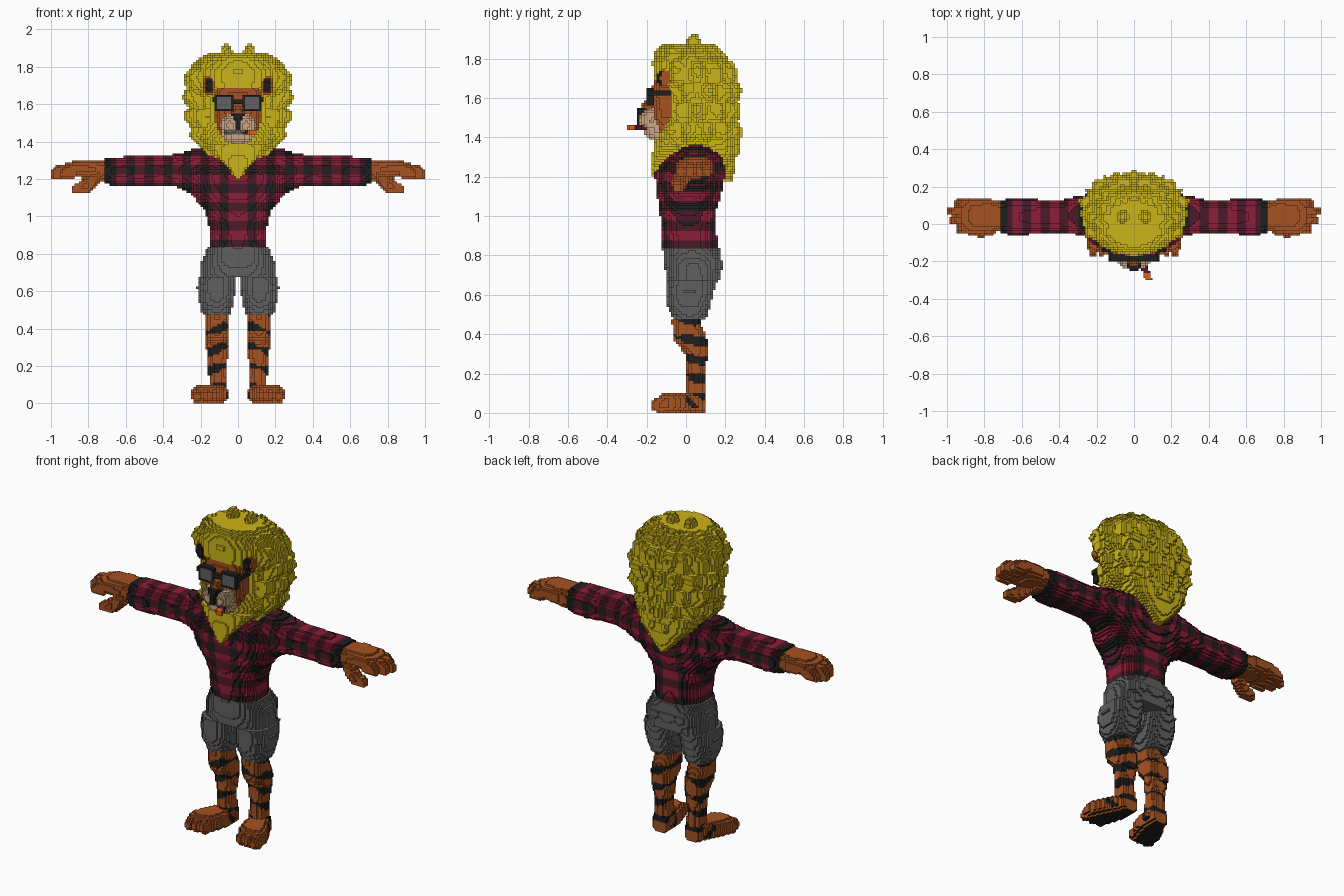
import bpy, math

if "Cube" in bpy.data.objects:
    bpy.data.objects.remove(bpy.data.objects["Cube"])

S = 0.0125          # edge of one block
cells = {}          # block index -> (part name, colour name)

COLOURS = {
    "mane_yellow": (0.60, 0.46, 0.010),
    "fur_orange": (0.38, 0.085, 0.015),
    "cloth_grey": (0.115, 0.115, 0.115),
    "stripe_black": (0.013, 0.013, 0.013),
    "shirt_red": (0.27, 0.013, 0.038),
    "shirt_maroon": (0.075, 0.010, 0.022),
    "muzzle_cream": (0.60, 0.38, 0.23),
    "ember_orange": (0.70, 0.12, 0.010),
}
materials = {}
for label, rgb in COLOURS.items():
    m = bpy.data.materials.new(label)
    m.use_nodes = True
    m.diffuse_color = (*rgb, 1)
    m.node_tree.nodes["Principled BSDF"].inputs["Base Color"].default_value = (*rgb, 1)
    materials[label] = m


def span(lo, hi):
    return range(math.ceil(lo / S - 0.5), math.floor(hi / S - 0.5) + 1)


def claim(name, index, colour):
    """Take a free block for a part; colour is a name or a rule of position."""
    if index not in cells:
        p = [(i + 0.5) * S for i in index]
        cells[index] = (name, colour(*p) if callable(colour) else colour)


def loft(name, colour, axis, rings, power=2.4, mirror=False, bump=None):
    """Rings are (position, centre, half, centre, half) along an axis."""
    a = "xyz".index(axis)
    u, v = [i for i in range(3) if i != a]
    for low, high in zip(rings, rings[1:]):
        for k in span(low[0], high[0]):
            t = (k + 0.5) * S
            f = (t - low[0]) / (high[0] - low[0])
            cu, hu, cv, hv = [p + (q - p) * f for p, q in zip(low[1:], high[1:])]
            grow = 1.15 if bump else 1
            for i in span(cu - hu * grow, cu + hu * grow):
                for j in span(cv - hv * grow, cv + hv * grow):
                    index = [0, 0, 0]
                    index[a], index[u], index[v] = k, i, j
                    du = abs((i + 0.5) * S - cu) / hu
                    dv = abs((j + 0.5) * S - cv) / hv
                    limit = bump(*[(n + 0.5) * S for n in index]) if bump else 1
                    if du ** power + dv ** power <= limit ** power:
                        claim(name, tuple(index), colour)
                        if mirror:
                            claim(name, (-1 - index[0], index[1], index[2]), colour)


def ellipsoid(name, colour, centre, radii, mirror=False):
    for i in span(centre[0] - radii[0], centre[0] + radii[0]):
        for j in span(centre[1] - radii[1], centre[1] + radii[1]):
            for k in span(centre[2] - radii[2], centre[2] + radii[2]):
                d = sum((((n + 0.5) * S - c) / r) ** 2
                        for n, c, r in zip((i, j, k), centre, radii))
                if d <= 1:
                    claim(name, (i, j, k), colour)
                    if mirror:
                        claim(name, (-1 - i, j, k), colour)


def box(name, colour, lo, hi, mirror=False):
    c = [(p + q) / 2 for p, q in zip(lo, hi)]
    h = [(q - p) / 2 for p, q in zip(lo, hi)]
    loft(name, colour, "z", [(lo[2], c[0], h[0], c[1], h[1]),
                             (hi[2], c[0], h[0], c[1], h[1])], 40, mirror)


# Colour rules
def plaid(x, y, z):
    if abs(x) > 0.67:
        return "stripe_black"
    bands = (abs(x) % 0.1 > 0.05) + ((z + 0.03) % 0.1 > 0.05)
    return ("shirt_red", "shirt_maroon", "stripe_black")[bands]


def tiger(x, y, z):
    wave = math.sin(2 * math.pi * (z / 0.1 + 3 * abs(x) + 1.5 * y)) + 0.5 * math.sin(40 * x + 25 * y)
    return "stripe_black" if wave > 0.45 else "fur_orange"


def paw(x, y, z):
    return "stripe_black" if y > 0 and 0.02 < z and (z + y) % 0.1 > 0.05 else "fur_orange"


def lips(x, y, z):
    return "cloth_grey" if 1.437 < z < 1.464 and -0.07 < x < 0.04 else "muzzle_cream"


def lens(x, y, z):
    inside = abs(abs(x) - 0.07) < 0.037 and abs(z - 1.602) < 0.03
    return "cloth_grey" if inside and y < -0.17 else "stripe_black"


# Cigar, glasses and nose
loft("cigar", lambda x, y, z: "ember_orange" if y < -0.265 else "shirt_maroon", "y",
     [(-0.3, 0.08, 0.018, 1.45, 0.018), (-0.16, 0.03, 0.018, 1.45, 0.018)])
box("glasses", lens, (0.02, -0.2, 1.56), (0.1251, -0.16, 1.645), True)
box("glasses", "stripe_black", (-0.025, -0.2, 1.6), (0.025, -0.17, 1.63))
box("glasses", "stripe_black", (0.112, -0.2, 1.61), (0.138, -0.07, 1.64), True)
loft("nose", "stripe_black", "z", [(1.465, 0, 0.009, -0.22, 0.03), (1.5, 0, 0.014, -0.22, 0.03),
                                   (1.545, 0, 0.036, -0.215, 0.035)])

# Head
ellipsoid("muzzle", lips, (0.04, -0.17, 1.485), (0.055, 0.066, 0.062), True)
ellipsoid("muzzle", lips, (0, -0.15, 1.435), (0.085, 0.065, 0.05))
ellipsoid("snout", "fur_orange", (0, -0.17, 1.545), (0.045, 0.06, 0.05))
loft("face", "fur_orange", "z", [(1.42, 0, 0.09, -0.09, 0.07), (1.5, 0, 0.12, -0.09, 0.08),
                                 (1.62, 0, 0.128, -0.09, 0.085), (1.69, 0, 0.12, -0.09, 0.075)], 3.5)
ellipsoid("ears", lambda x, y, z: "stripe_black" if y < -0.1 and abs(abs(x) - 0.155) < 0.02
          and abs(z - 1.7) < 0.035 else "fur_orange", (0.155, -0.1, 1.7), (0.036, 0.05, 0.055), True)


# Mane with rows of staggered tufts
def tufts(x, y, z):
    if y < -0.06 and abs(x) < 0.17:
        return 1
    row = z / 0.105
    turn = math.atan2(x, y - 0.06) / math.tau * 14 + 0.5 * math.floor(row)
    ridge = 1 - abs(2 * (turn % 1) - 1)
    return 0.92 + 0.2 * ridge * (1 - abs(row % 1 - 0.6))


loft("mane", "mane_yellow", "z", [
    (1.3, 0, 0.13, 0.06, 0.20), (1.36, 0, 0.20, 0.06, 0.21), (1.42, 0, 0.235, 0.06, 0.21),
    (1.5, 0, 0.26, 0.08, 0.185), (1.64, 0, 0.28, 0.085, 0.185), (1.69, 0, 0.275, 0.05, 0.215),
    (1.78, 0, 0.26, 0.03, 0.2), (1.84, 0, 0.2, 0.01, 0.165), (1.88, 0, 0.13, 0.0, 0.11)],
    2, bump=tufts)
loft("mane_beard", "mane_yellow", "z", [
    (1.2, 0, 0.012, -0.15, 0.03), (1.26, 0, 0.055, -0.14, 0.04), (1.32, 0, 0.12, -0.11, 0.06),
    (1.385, 0, 0.17, -0.09, 0.07)])
loft("mane_back", "mane_yellow", "z", [
    (1.17, 0, 0.015, 0.205, 0.03), (1.25, 0, 0.09, 0.2, 0.05), (1.32, 0, 0.16, 0.18, 0.08),
    (1.4, 0, 0.2, 0.16, 0.1)])
for x, y, z in [(0.06, 0.04, 1.865), (0.15, 0.03, 1.82), (0.225, 0.03, 1.77), (0.09, -0.1, 1.8),
                (0.06, 0.14, 1.81), (0.16, 0.16, 1.75), (0.07, 0.22, 1.73)]:
    ellipsoid("mane", "mane_yellow", (x, y, z), (0.032, 0.04, 0.06), True)

# Plaid shirt
loft("shirt", plaid, "z", [
    (0.84, 0, 0.15, 0.02, 0.14), (0.95, 0, 0.155, 0.015, 0.138), (1.03, 0, 0.18, 0.01, 0.145),
    (1.12, 0, 0.25, 0.015, 0.165), (1.22, 0, 0.28, 0.02, 0.18), (1.3, 0, 0.26, 0.05, 0.155),
    (1.365, 0, 0.17, 0.07, 0.07)])
loft("shirt", plaid, "x", [
    (0.15, 0.05, 0.12, 1.24, 0.12), (0.24, 0.045, 0.115, 1.235, 0.125), (0.32, 0.045, 0.1, 1.245, 0.09),
    (0.4, 0.04, 0.085, 1.245, 0.08), (0.5, 0.04, 0.09, 1.245, 0.08), (0.6, 0.04, 0.1, 1.24, 0.08),
    (0.66, 0.04, 0.1, 1.24, 0.076), (0.71, 0.04, 0.085, 1.245, 0.07)], mirror=True)

# Hands
loft("hands", "fur_orange", "x", [
    (0.7, 0.04, 0.075, 1.245, 0.055), (0.77, 0.045, 0.09, 1.25, 0.055),
    (0.86, 0.045, 0.095, 1.255, 0.045), (0.92, 0.045, 0.085, 1.25, 0.035)], mirror=True)
for y, tip in [(-0.025, 0.95), (0.02, 0.99), (0.067, 1.0), (0.11, 0.96)]:
    loft("hands", "fur_orange", "x", [(0.86, y, 0.026, 1.25, 0.042), (tip - 0.03, y, 0.025, 1.235, 0.036),
                                      (tip, y, 0.02, 1.22, 0.02)], mirror=True)
loft("thumbs", "fur_orange", "x", [(0.74, -0.01, 0.045, 1.21, 0.03), (0.8, -0.035, 0.035, 1.17, 0.045),
                                   (0.89, -0.045, 0.022, 1.14, 0.02)], mirror=True)

# Shorts
loft("shorts", "cloth_grey", "z", [(0.67, 0, 0.2, 0.04, 0.135), (0.76, 0, 0.195, 0.035, 0.15),
                                   (0.84, 0, 0.16, 0.025, 0.145)])
loft("shorts", "cloth_grey", "z", [
    (0.47, 0.115, 0.072, 0.02, 0.08), (0.55, 0.117, 0.095, 0.015, 0.112),
    (0.62, 0.117, 0.103, 0.02, 0.122), (0.68, 0.113, 0.1, 0.03, 0.13)], mirror=True)
ellipsoid("shorts", "cloth_grey", (0.085, 0.1, 0.755), (0.09, 0.085, 0.085), True)

# Striped legs and feet
loft("legs", tiger, "z", [
    (0.085, 0.105, 0.048, 0.05, 0.045), (0.2, 0.11, 0.049, 0.05, 0.045), (0.3, 0.11, 0.06, 0.055, 0.06),
    (0.36, 0.112, 0.068, 0.03, 0.085), (0.42, 0.112, 0.066, 0.01, 0.078),
    (0.48, 0.11, 0.062, 0, 0.07)], mirror=True)
loft("feet", paw, "y", [
    (-0.14, 0.175, 0.065, 0.045, 0.045), (-0.1, 0.165, 0.085, 0.05, 0.05), (-0.04, 0.145, 0.085, 0.05, 0.05),
    (0.03, 0.12, 0.065, 0.05, 0.05), (0.1, 0.105, 0.047, 0.045, 0.045)], 3, True)
for x in (0.125, 0.172, 0.219):
    ellipsoid("feet", "fur_orange", (x, -0.13, 0.04), (0.026, 0.047, 0.04), True)

# Outer block faces become one mesh per part
parts = {}
for index, (name, colour) in cells.items():
    verts, faces, slots = parts.setdefault(name, ({}, [], []))
    for a in range(3):
        for step in (0, 1):
            beside = list(index)
            beside[a] += 2 * step - 1
            if tuple(beside) in cells:
                continue
            corners = []
            for du, dv in ((0, 0), (1, 0), (1, 1), (0, 1)):
                c = list(index)
                c[a] += step
                c[(a + 1) % 3] += du
                c[(a + 2) % 3] += dv
                corners.append(verts.setdefault(tuple(c), len(verts)))
            faces.append(corners if step else corners[::-1])
            sole = name == "feet" and a == 2 and step == 0
            slots.append("stripe_black" if sole else colour)

for name, (verts, faces, slots) in parts.items():
    mesh = bpy.data.meshes.new(name)
    mesh.from_pydata([[n * S for n in c] for c in verts], [], faces)
    used = sorted(set(slots))
    for label in used:
        mesh.materials.append(materials[label])
    for poly, label in zip(mesh.polygons, slots):
        poly.material_index = used.index(label)
    bpy.context.scene.collection.objects.link(bpy.data.objects.new(name, mesh))
